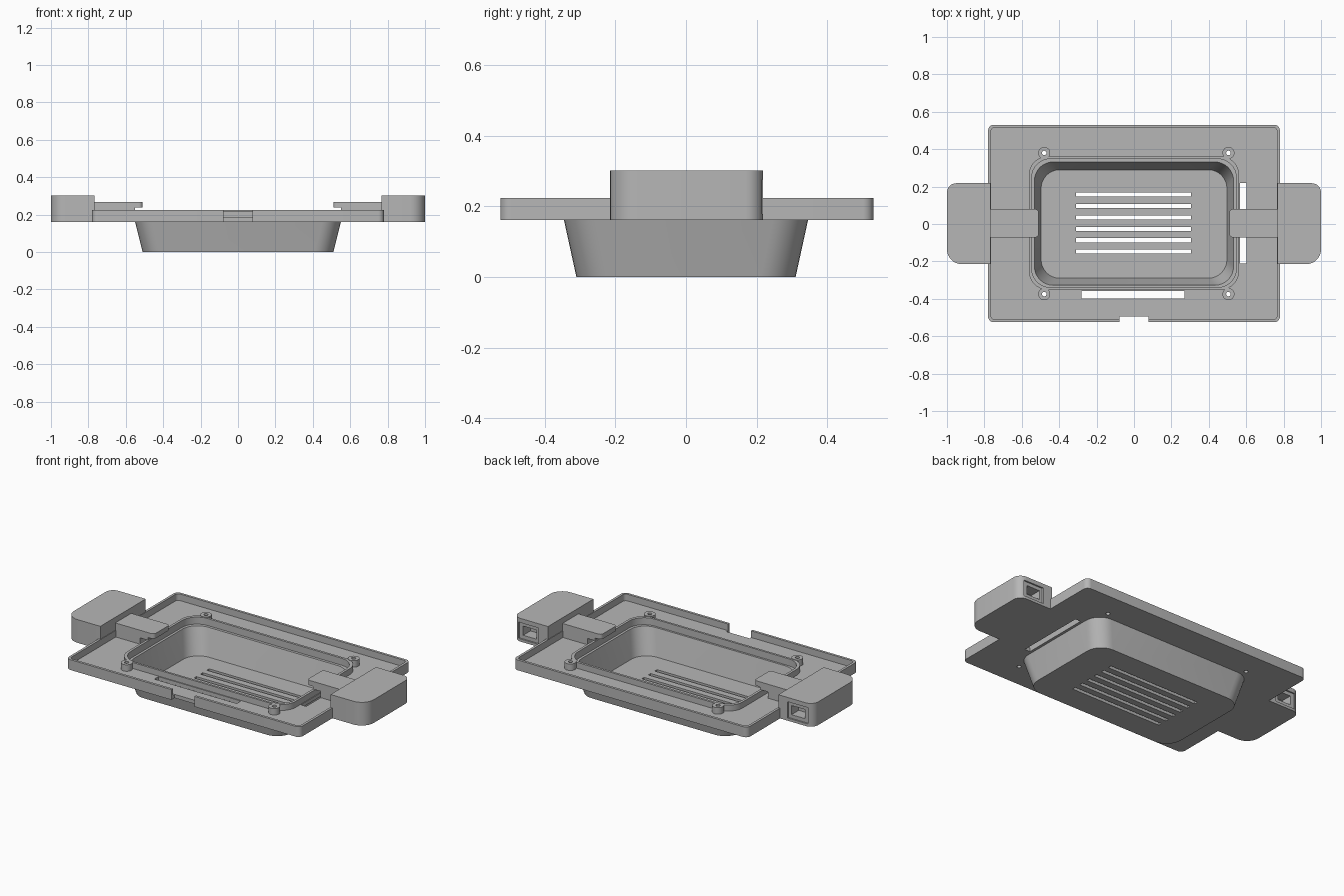
import bpy, bmesh, math
from mathutils import Vector

if "Cube" in bpy.data.objects:
    bpy.data.objects.remove(bpy.data.objects["Cube"], do_unlink=True)

grey = bpy.data.materials.new("plain_grey")
grey.use_nodes = True
GREY = (0.47, 0.47, 0.47, 1)
grey.diffuse_color = GREY
grey.node_tree.nodes["Principled BSDF"].inputs["Base Color"].default_value = GREY


def outline(x0, x1, y0, y1, radii, z, steps=8):
    """Rounded rectangle; radii run from the back right corner anticlockwise."""
    corners = [(x1, y1, -1, -1), (x0, y1, 1, -1), (x0, y0, 1, 1), (x1, y0, -1, 1)]
    pts = []
    for k, ((cx, cy, sx, sy), r) in enumerate(zip(corners, radii)):
        if r == 0:
            pts.append(Vector((cx, cy, z)))
            continue
        for i in range(steps + 1):
            a = math.pi / 2 * (k + i / steps)
            pts.append(Vector((cx + sx * r + r * math.cos(a),
                               cy + sy * r + r * math.sin(a), z)))
    return pts


def loft(name, low, high):
    """Closed solid between two matching outlines."""
    bm = bmesh.new()
    a = [bm.verts.new(p) for p in low]
    b = [bm.verts.new(p) for p in high]
    bm.faces.new(a[::-1])
    bm.faces.new(b)
    for i in range(len(a)):
        j = (i + 1) % len(a)
        bm.faces.new((a[i], a[j], b[j], b[i]))
    bmesh.ops.recalc_face_normals(bm, faces=bm.faces)
    mesh = bpy.data.meshes.new(name)
    bm.to_mesh(mesh)
    bm.free()
    mesh.materials.append(grey)
    ob = bpy.data.objects.new(name, mesh)
    bpy.context.collection.objects.link(ob)
    return ob


def block(name, x, y, z, radii=(0, 0, 0, 0)):
    return loft(name, outline(*x, *y, radii, z[0]), outline(*x, *y, radii, z[1]))


def post(name, x, y, r, z):
    return block(name, (x - r, x + r), (y - r, y + r), z, (r * 0.999,) * 4)


def combine(target, other, mode):
    """Add or cut one solid and discard the tool."""
    mod = target.modifiers.new(mode, "BOOLEAN")
    mod.operation, mod.solver, mod.object = mode, "EXACT", other
    bpy.context.view_layer.objects.active = target
    bpy.ops.object.modifier_apply(modifier=mod.name)
    bpy.data.objects.remove(other, do_unlink=True)


def finish(ob):
    bpy.ops.object.select_all(action="DESELECT")
    ob.select_set(True)
    bpy.context.view_layer.objects.active = ob
    bpy.ops.object.shade_smooth_by_angle(angle=math.radians(30))


BASE, FLOOR, RIM = 0.162, 0.184, 0.224
R = (0.1,) * 4

# Flange with a raised outer rim
tray = block("tray", (-0.78, 0.78), (-0.525, 0.53), (BASE, RIM), (0.03,) * 4)
combine(tray, block("pocket", (-0.765, 0.765), (-0.51, 0.515), (FLOOR, 0.3), (0.02,) * 4), "DIFFERENCE")

# Tapered tub below and lip around its opening
tub = loft("tub", outline(-0.51, 0.51, -0.31, 0.31, R, 0),
           outline(-0.553, 0.553, -0.348, 0.348, R, 0.174))
combine(tray, tub, "UNION")
lip = block("lip", (-0.562, 0.562), (-0.352, 0.362), (0.175, 0.22), R)
combine(tray, lip, "UNION")

# Screw bosses
bosses = [(x, y) for x in (-0.48, 0.505) for y in (-0.375, 0.38)]
for x, y in bosses:
    combine(tray, post("boss", x, y, 0.032, (0.175, 0.223)), "UNION")

# Tub cavity and the wider seat inside the lip
cavity = loft("cavity", outline(-0.497, 0.497, -0.29, 0.29, R, 0.022),
              outline(-0.535, 0.535, -0.33, 0.335, R, 0.19))
combine(tray, cavity, "DIFFERENCE")
combine(tray, block("seat", (-0.547, 0.547), (-0.339, 0.348), (0.178, 0.3), R), "DIFFERENCE")

# Screw holes, vent slots, edge openings and front notch
for x, y in bosses:
    combine(tray, post("hole", x, y, 0.012, (0.1, 0.3)), "DIFFERENCE")
for i in range(6):
    y = 0.157 - 0.061 * i
    combine(tray, block("vent", (-0.31, 0.305), (y - 0.011, y + 0.011), (-0.1, 0.1)), "DIFFERENCE")
combine(tray, block("front_slot", (-0.28, 0.27), (-0.397, -0.358), (0.1, 0.3)), "DIFFERENCE")
combine(tray, block("side_slot", (0.566, 0.602), (-0.21, 0.22), (0.1, 0.3)), "DIFFERENCE")
combine(tray, block("notch", (-0.077, 0.077), (-0.6, -0.495), (0.1, 0.3)), "DIFFERENCE")
finish(tray)


def span(side, a, b):
    return tuple(sorted((side * a, side * b)))


for side, word in ((1, "left"), (-1, "right")):
    # End box with rounded outer corners and a stepped port at the back
    radii = (0.05, 0, 0, 0.08) if side > 0 else (0, 0.05, 0.08, 0)
    box = block(word + "_end_box", span(side, 0.768, 1), (-0.215, 0.218), (BASE, 0.302), radii)
    combine(box, block("port", span(side, 0.83, 0.965), (0.209, 0.3), (0.178, 0.276)), "DIFFERENCE")
    combine(box, block("socket", span(side, 0.85, 0.94), (0.14, 0.3), (0.2, 0.255)), "DIFFERENCE")
    finish(box)

    # Arm reaching inward, with an overhanging tip
    radii = (0, 0.02, 0.02, 0) if side > 0 else (0.02, 0, 0, 0.02)
    arm = block(word + "_arm", span(side, 0.51, 0.78), (-0.072, 0.08), (0.238, 0.268), radii)
    combine(arm, block("web", span(side, 0.55, 0.775), (-0.072, 0.08), (0.222, 0.25)), "UNION")
    combine(arm, block("foot", span(side, 0.602, 0.775), (-0.072, 0.08), (0.18, 0.24)), "UNION")
    finish(arm)
